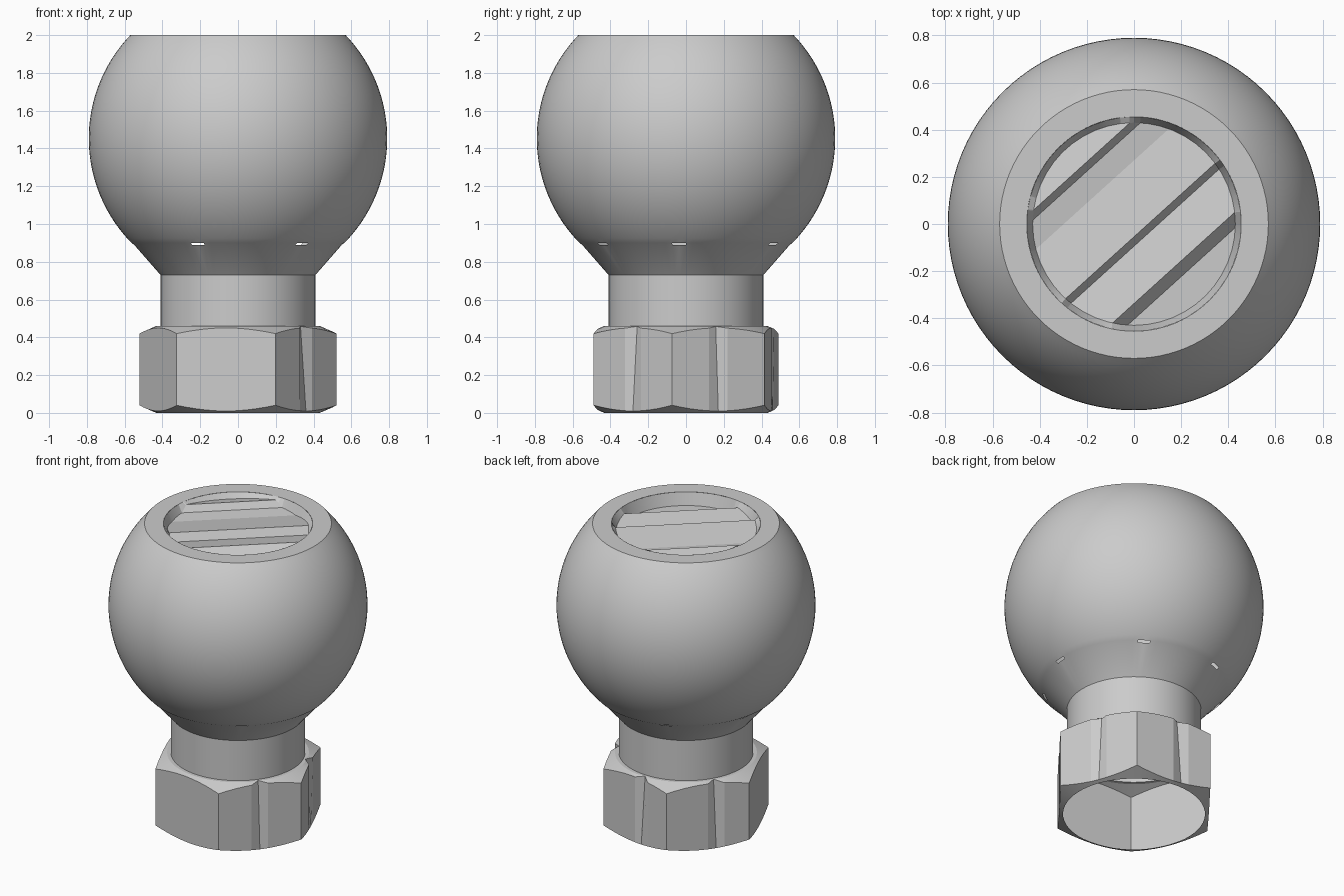
import bpy, bmesh, math
from mathutils import Vector

cube = bpy.data.objects.get("Cube")
if cube:
    bpy.data.objects.remove(cube, do_unlink=True)

steel = bpy.data.materials.new("plain_grey")
steel.use_nodes = True
GREY = (0.6, 0.6, 0.6, 1)
steel.diffuse_color = GREY
steel.node_tree.nodes["Principled BSDF"].inputs["Base Color"].default_value = GREY


def finish(name, bm, angle=30):
    mesh = bpy.data.meshes.new(name)
    bm.to_mesh(mesh)
    bm.free()
    mesh.materials.append(steel)
    mesh.shade_smooth()
    mesh.set_sharp_from_angle(angle=math.radians(angle))
    obj = bpy.data.objects.new(name, mesh)
    bpy.context.collection.objects.link(obj)
    return obj


def skin(rings, skip=lambda row, col: False):
    """Join closed rings of points, listed from the bottom up, with quads."""
    bm = bmesh.new()
    grid = [[bm.verts.new(p) for p in ring] for ring in rings]
    count = len(rings[0])
    for row in range(len(rings) - 1):
        for col in range(count):
            if not skip(row, col):
                nxt = (col + 1) % count
                bm.faces.new((grid[row][col], grid[row][nxt],
                              grid[row + 1][nxt], grid[row + 1][col]))
    return bm


def circle(r, z, count=96):
    return [(r * math.cos(math.tau * i / count), r * math.sin(math.tau * i / count), z)
            for i in range(count)]


# Ball: truncated sphere on a conical shoulder, with small slits at the seam
R, CENTRE, TOP_R, RIM_R, NECK_R = 0.79, 1.453, 0.57, 0.455, 0.41
SEAM = 0.89
start = math.asin((SEAM + 0.01 - CENTRE) / R)
end = math.acos(TOP_R / R)
rings = [circle(NECK_R, 0.73), circle(0.55, SEAM)]
STEPS = 36
for i in range(STEPS + 1):
    a = start + (end - start) * i / STEPS
    rings.append(circle(R * math.cos(a), CENTRE + R * math.sin(a)))
rings[-1] = circle(TOP_R, 2)
rings.append(circle(RIM_R, 2))
slits = set()
for angle in (-112, -53, -4, 55, 113, 166):
    col = round(angle / 360 * 96)
    slits |= {col % 96, (col - 1) % 96}
finish("ball", skin(rings, lambda row, col: row == 1 and col in slits))

# Neck
finish("neck", skin([circle(NECK_R, 0.46), circle(NECK_R, 0.73)]))

# Hex nut: open shell, chamfered at both ends, with creased sides
COLS, HEX_R, CAP_R, NUT_H, SLOPE = 10, 0.527, 0.433, 0.46, 0.43
creases = {(0, 5), (1, 6), (2, 6), (5, 5)}   # side, column
corners = [Vector((HEX_R * math.cos(a), HEX_R * math.sin(a), 0))
           for a in (math.radians(60 * k - 8) for k in range(6))]
base, low, high, top, inner = [], [], [], [], []
for side in range(6):
    for col in range(COLS):
        p = corners[side].lerp(corners[(side + 1) % 6], col / COLS)
        d = p.normalized()
        drop = (p.length - CAP_R) * SLOPE
        base.append(d * CAP_R)
        low.append(p + Vector((0, 0, drop)))
        creased = (side, col) in creases
        r = NECK_R + 0.01 if creased else p.length
        z = NUT_H - (0.002 if creased else drop)
        high.append(d * r + Vector((0, 0, z)))
        top.append(d * min(r, CAP_R) + Vector((0, 0, NUT_H)))
        inner.append(d * NECK_R + Vector((0, 0, NUT_H)))
finish("hex_nut", skin([base, low, high, top, inner]), 15)

# Socket: shallow recess in the top with a pleated floor
pleats = [(-0.45, -0.08), (-0.3, -0.08), (-0.25, -0.03), (-0.07, -0.07),
          (-0.04, -0.02), (0.2, -0.06), (0.3, -0.05), (0.33, -0.01), (0.45, -0.04)]
across = Vector((-0.67, 0.74, 0)).normalized()


def pleat_depth(s):
    for (s0, z0), (s1, z1) in zip(pleats, pleats[1:]):
        if s <= s1:
            return z0 + (z1 - z0) * (s - s0) / (s1 - s0)
    return pleats[-1][1]


bm = bmesh.new()
bmesh.ops.create_circle(bm, cap_ends=True, segments=48, radius=0.43)
for s, _ in pleats[1:-1]:
    bmesh.ops.bisect_plane(bm, geom=bm.verts[:] + bm.edges[:] + bm.faces[:],
                           plane_co=across * s, plane_no=across)
for v in bm.verts:
    v.co.z = 2 + pleat_depth(v.co.dot(across))
border = [e for e in bm.edges if e.is_boundary]
wall = bmesh.ops.extrude_edge_only(bm, edges=border)["geom"]
for v in wall:
    if isinstance(v, bmesh.types.BMVert):
        flat = Vector((v.co.x, v.co.y, 0)).normalized() * RIM_R
        v.co = flat + Vector((0, 0, 2))
bmesh.ops.recalc_face_normals(bm, faces=bm.faces[:])
if sum(f.normal.z * f.calc_area() for f in bm.faces) < 0:
    bmesh.ops.reverse_faces(bm, faces=bm.faces[:])
finish("socket", bm, 12)
